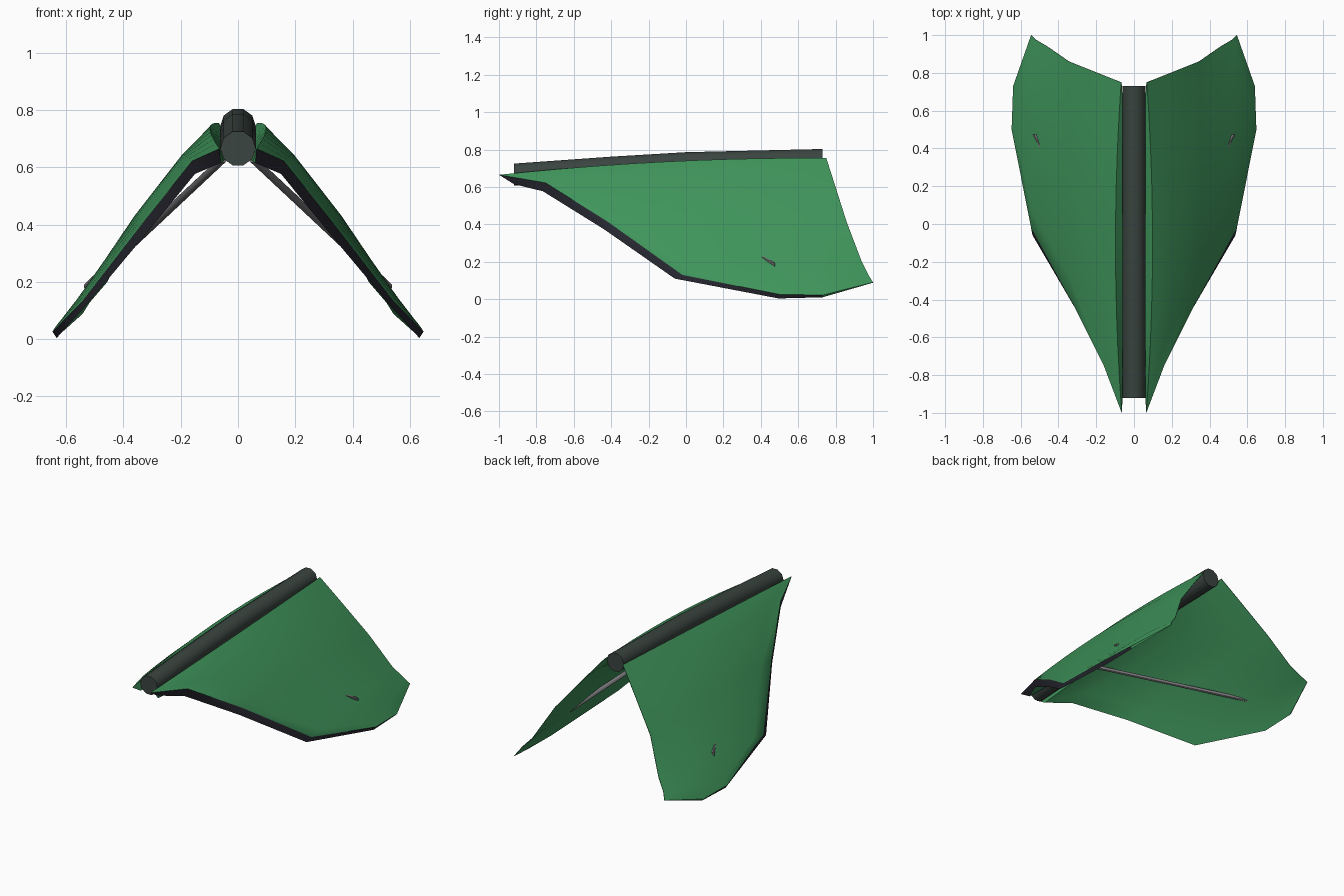
import bpy, bmesh, math
from mathutils import Vector

if "Cube" in bpy.data.objects:
    bpy.data.objects.remove(bpy.data.objects["Cube"])


def material(name, rgb):
    m = bpy.data.materials.new(name)
    m.diffuse_color = (*rgb, 1)
    m.use_nodes = True
    m.node_tree.nodes["Principled BSDF"].inputs["Base Color"].default_value = m.diffuse_color
    return m


GREEN = material("green_fabric", (0.05, 0.30, 0.105))
DARK = material("dark_edge", (0.02, 0.02, 0.03))
TUBE = material("charcoal_tube", (0.042, 0.058, 0.05))
GREY = material("grey_metal", (0.17, 0.165, 0.175))


def finish(bm, name, mats, angle, mirror=False):
    bmesh.ops.recalc_face_normals(bm, faces=bm.faces)
    me = bpy.data.meshes.new(name)
    bm.to_mesh(me)
    bm.free()
    ob = bpy.data.objects.new(name, me)
    bpy.context.collection.objects.link(ob)
    for m in mats:
        me.materials.append(m)
    bpy.ops.object.select_all(action='DESELECT')
    ob.select_set(True)
    bpy.context.view_layer.objects.active = ob
    bpy.ops.object.shade_smooth_by_angle(angle=math.radians(angle))
    if mirror:
        ob.modifiers.new("Mirror", 'MIRROR')
    return ob


def tube(name, path, radii, sides, mat, mirror=False):
    """Rings standing in the xz plane, joined along the path."""
    bm = bmesh.new()
    rings = []
    for p, r in zip(path, radii):
        ring = []
        for i in range(sides):
            a = 2 * math.pi * (i + 0.5) / sides + math.pi / 2
            ring.append(bm.verts.new(Vector(p) + Vector((r * math.cos(a), 0, r * math.sin(a)))))
        rings.append(ring)
    for a, b in zip(rings, rings[1:]):
        for i in range(sides):
            j = (i + 1) % sides
            bm.faces.new((a[i], a[j], b[j], b[i]))
    bm.faces.new(rings[0])
    bm.faces.new(rings[-1])
    return finish(bm, name, [mat], 40, mirror)


# central spine, slightly bowed
tube("spine_tube", [(0, -0.92, 0.666), (0, -0.4, 0.703), (0, 0, 0.727), (0, 0.73, 0.744)],
     [0.062] * 4, 10, TUBE)

# thin struts running under each wing and poking through near the tip
tube("wing_strut", [(0.05, -0.40, 0.63), (0.525, 0.475, 0.185)], [0.014, 0.014], 8, GREY, True)

# wing stations: leading point, trailing point, camber, leading edge drop, extra depth
STATIONS = [
    ((0.065, -1.00, 0.665), (0.068, 0.75, 0.755), 0.040, (-0.005, 0.08, -0.05), 0.075),
    ((0.160, -0.75, 0.622), (0.170, 0.79, 0.630), 0.035, (-0.010, -0.015, -0.045), 0.030),
    ((0.325, -0.42, 0.415), (0.345, 0.86, 0.410), 0.032, (-0.010, -0.020, -0.040), 0.010),
    ((0.545, -0.02, 0.130), (0.460, 0.94, 0.200), 0.032, (-0.008, -0.040, -0.020), 0.004),
    ((0.648, 0.50, 0.026), (0.520, 0.975, 0.130), 0.015, (-0.015, -0.005, -0.022), 0.0),
    ((0.640, 0.73, 0.022), (0.545, 1.00, 0.090), 0.0, (-0.010, 0.0, -0.012), 0.0),
]
NORMAL = Vector((0.79, 0, 0.61))
N = 10

bm = bmesh.new()
top, low = [], []
for lead, trail, camber, drop, depth in STATIONS:
    lead, trail, drop = Vector(lead), Vector(trail), Vector(drop)
    t_row, l_row = [], []
    for k in range(N + 1):
        t = k / N
        arch = 4 * t * (1 - t)
        p = lead.lerp(trail, t) + NORMAL * camber * arch
        t_row.append(bm.verts.new(p))
        l_row.append(bm.verts.new(p + drop * (1 - t) - NORMAL * (depth * arch + 0.003 * t)))
    top.append(t_row)
    low.append(l_row)

# upper skin, lower skin, dark leading edge and trailing edge
for s in range(len(STATIONS) - 1):
    for grid in (top, low):
        for k in range(N):
            bm.faces.new((grid[s][k], grid[s + 1][k], grid[s + 1][k + 1], grid[s][k + 1]))
    for k in (0, N):
        f = bm.faces.new((top[s][k], top[s + 1][k], low[s + 1][k], low[s][k]))
        f.material_index = 1 if k == 0 else 0
# root and tip closures
for s in (0, -1):
    for k in range(N):
        bm.faces.new((top[s][k], top[s][k + 1], low[s][k + 1], low[s][k]))
finish(bm, "wing", [GREEN, DARK], 35, True)
